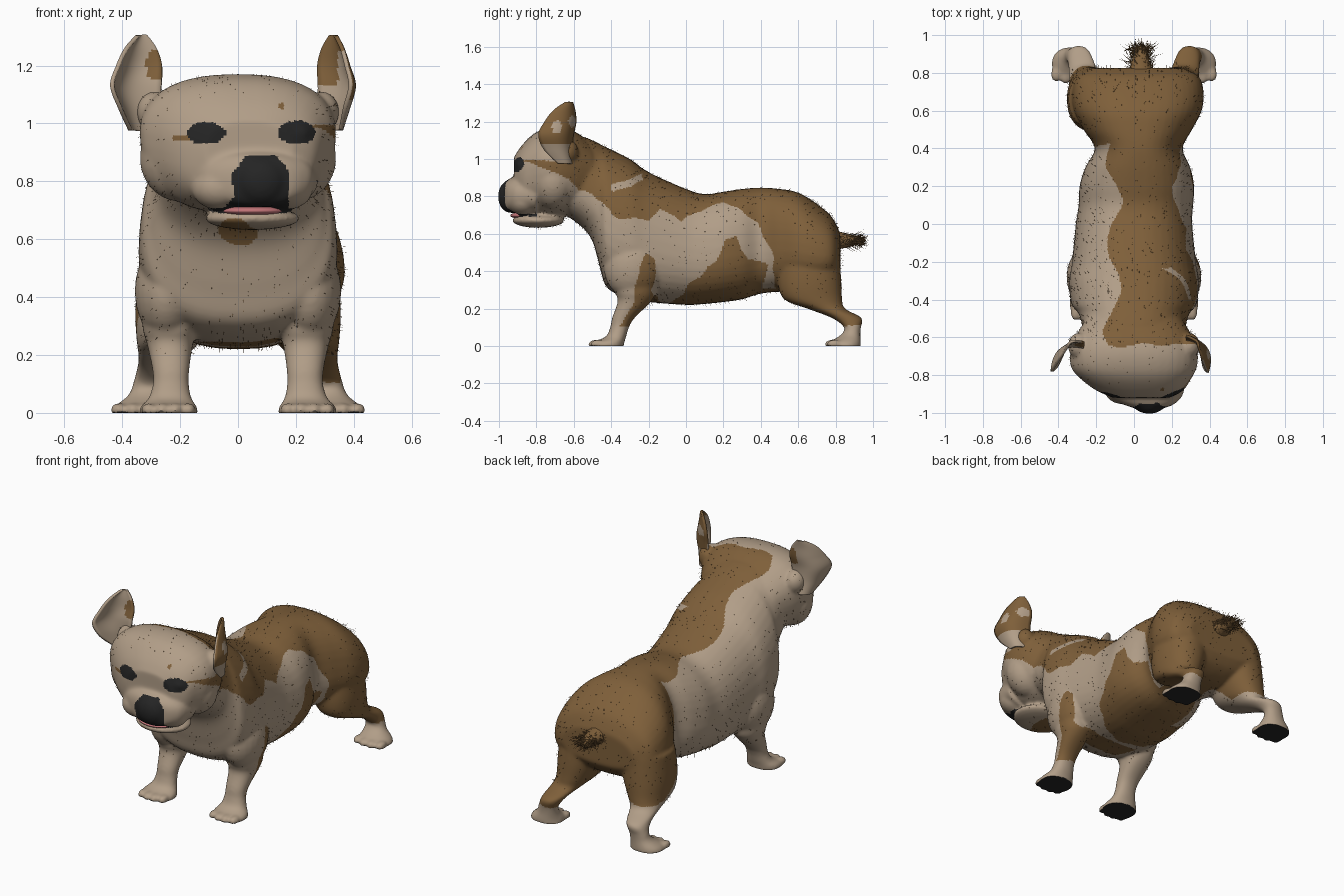
import bpy, bmesh, math, random
from mathutils import Vector, Matrix, noise

random.seed(4)
cube = bpy.data.objects.get("Cube")
if cube:
    bpy.data.objects.remove(cube, do_unlink=True)


def material(name, r, g, b):
    mat = bpy.data.materials.new(name)
    mat.use_nodes = True
    mat.diffuse_color = (r, g, b, 1)
    shader = next(n for n in mat.node_tree.nodes if n.type == 'BSDF_PRINCIPLED')
    shader.inputs["Base Color"].default_value = (r, g, b, 1)
    shader.inputs["Roughness"].default_value = 0.8
    return mat


cream = material("cream fur", .44, .34, .245)
brown = material("brown fur", .21, .115, .042)
black = material("black skin", .018, .018, .018)
pink = material("pink tongue", .55, .18, .19)
CREAM, BROWN, BLACK = range(3)


def make_object(name, bm, materials):
    bmesh.ops.recalc_face_normals(bm, faces=bm.faces)
    mesh = bpy.data.meshes.new(name)
    bm.to_mesh(mesh)
    bm.free()
    for mat in materials:
        mesh.materials.append(mat)
    mesh.shade_smooth()
    obj = bpy.data.objects.new(name, mesh)
    bpy.context.collection.objects.link(obj)
    return obj


def spline(rows, steps=5):
    """Catmull-Rom interpolation through rows of numbers."""
    result = []
    for i in range(len(rows) - 1):
        a, b = rows[max(i - 1, 0)], rows[i]
        c, d = rows[i + 1], rows[min(i + 2, len(rows) - 1)]
        for s in range(steps):
            t = s / steps
            result.append([q + t / 2 * (r - p + t * (2*p - 5*q + 4*r - e + t * (3*q - p - 3*r + e)))
                           for p, q, r, e in zip(a, b, c, d)])
    return result + [rows[-1]]


def loft(bm, rings):
    loops = [[bm.verts.new(p) for p in ring] for ring in rings]
    n = len(loops[0])
    for one, two in zip(loops, loops[1:]):
        for i in range(n):
            j = (i + 1) % n
            bm.faces.new((one[i], one[j], two[j], two[i]))
    bm.faces.new(loops[0])
    bm.faces.new(loops[-1])


def oval(power, n=40):
    for i in range(n):
        c, s = math.cos(math.tau * i / n), math.sin(math.tau * i / n)
        yield (math.copysign(abs(c) ** (2 / power), c), math.copysign(abs(s) ** (2 / power), s))


def trunk(bm, rows, power, taper=0):
    """Rows along y: y, centre x, half width, bottom z, top z."""
    loft(bm, [[(x + w * c * (1 - taper * s), y, (lo + hi) / 2 + (hi - lo) / 2 * s)
               for c, s in oval(power)] for y, x, w, lo, hi in spline(rows)])


def limb(bm, rows, side):
    """Rows along z: z, x, y, half width, half depth."""
    loft(bm, [[(side * (x + w * c), y + d * s, z) for c, s in oval(2.2)]
              for z, x, y, w, d in spline(rows)])


def ball(bm, centre, radii):
    bmesh.ops.create_uvsphere(bm, u_segments=24, v_segments=14, radius=1,
                              matrix=Matrix.Translation(centre) @ Matrix.Diagonal((*radii, 1)))


# Body masses, fused below into one skin
bm = bmesh.new()
trunk(bm, [(-.66, 0, .25, .71, 1.12), (-.56, 0, .27, .64, 1.12), (-.5, 0, .28, .56, 1.1),
           (-.46, 0, .3, .42, 1.08), (-.42, 0, .33, .31, 1.06), (-.3, 0, .34, .25, 1),
           (-.2, 0, .325, .235, .93), (0, 0, .305, .22, .84), (.1, .01, .3, .225, .812),
           (.2, .015, .3, .235, .825), (.3, .02, .275, .25, .84), (.4, .025, .23, .28, .847),
           (.5, .02, .285, .29, .84), (.6, .02, .335, .29, .82), (.7, .02, .345, .3, .76),
           (.78, .02, .32, .34, .69), (.825, .02, .24, .4, .6)], 2.4, .1)
# Skull and muzzle
trunk(bm, [(-.5, 0, .25, .72, 1.08), (-.6, 0, .31, .7, 1.15), (-.68, 0, .335, .69, 1.17),
           (-.76, 0, .33, .69, 1.16), (-.82, .01, .29, .7, 1.13), (-.88, .03, .23, .715, 1.07),
           (-.92, .04, .15, .75, 1.01)], 2.4, -.08)
trunk(bm, [(-.8, .05, .23, .7, .92), (-.9, .06, .2, .71, .91), (-.94, .07, .16, .712, .897),
           (-.965, .08, .11, .72, .88), (-.978, .08, .06, .74, .86)], 2.4)
# Nose, jaw, cheeks, brows, ear roots and shoulders
ball(bm, (.08, -.945, .8), (.09, .06, .085))
ball(bm, (.05, -.79, .672), (.165, .14, .04))
for side in (-1, 1):
    ball(bm, (side * .2, -.71, .88), (.14, .12, .15))
    ball(bm, (.045 + side * .155, -.86, .965), (.06, .05, .04))
    ball(bm, (.05 + side * .11, -.87, .775), (.1, .085, .075))
    ball(bm, (side * .29, -.645, 1.04), (.06, .07, .07))
    ball(bm, (side * .247, -.28, .42), (.11, .16, .17))
    # Front leg, hind leg and toes
    limb(bm, [(.45, .23, -.26, .1, .12), (.3, .235, -.27, .095, .11), (.24, .235, -.275, .08, .09),
              (.15, .232, -.335, .064, .06), (.1, .232, -.355, .062, .05),
              (.05, .235, -.375, .075, .055), (.018, .24, -.415, .1, .085),
              (-.012, .24, -.42, .1, .085)], side)
    limb(bm, [(.5, .2, .66, .145, .16), (.35, .22, .66, .135, .17), (.25, .24, .68, .11, .155),
              (.2, .26, .75, .085, .1), (.15, .285, .86, .065, .08), (.1, .305, .89, .058, .045),
              (.06, .315, .88, .065, .052), (.018, .335, .85, .095, .085),
              (-.012, .335, .85, .1, .085)], side)
    for toe in (-1.5, -.5, .5, 1.5):
        back = .012 * abs(toe)
        ball(bm, (side * .24 + toe * .046, -.49 + back, .01), (.026, .04, .025))
        ball(bm, (side * .338 + toe * .05, .775 + back, .01), (.028, .04, .025))
masses = make_object("body_masses", bm, [])
remesh = masses.modifiers.new("fuse", 'REMESH')
remesh.mode = 'VOXEL'
remesh.voxel_size = .009
soften = masses.modifiers.new("soften", 'SMOOTH')
soften.factor = .5
soften.iterations = 10
graph = bpy.context.evaluated_depsgraph_get()
skin = bpy.data.meshes.new_from_object(masses.evaluated_get(graph))
skin.name = "body"
bpy.data.objects.remove(masses, do_unlink=True)
body = bpy.data.objects.new("body", skin)
bpy.context.collection.objects.link(body)
for v in skin.vertices:
    v.co.z = max(v.co.z, 0)
skin.materials.clear()
for mat in (cream, brown, black):
    skin.materials.append(mat)
skin.shade_smooth()

# Coat markings: outlines in side (y, z) and front (x, z) projection
FLANK = [(-1.1, 0), (-1.1, 1.3), (-.65, 1.3), (-.63, .9), (-.58, .83), (-.5, .82), (-.42, .74),
         (-.36, .68), (-.2, .67), (-.13, .74), (-.03, .66), (.1, .73), (.2, .77), (.3, .73),
         (.38, .66), (.45, .5), (.48, .3), (.41, .31), (.44, .43), (.32, .47), (.26, .58),
         (.2, .58), (.17, .46), (.05, .36), (-.02, .28), (-.12, .2), (-.18, .3), (-.15, .45),
         (-.2, .5), (-.25, .42), (-.28, .32), (-.27, .22), (-.36, .1), (-.34, 0)]
EYE_STREAK = [(-.89, .99), (-.72, 1), (-.6, 1.02), (-.6, .88), (-.7, .93)]
NOSE = [(-.065, .69), (-.01, .75), (-.025, .82), (.03, .89), (.13, .89), (.175, .84), (.175, .69)]


def inside(u, v, outline):
    hit = False
    for (a, b), (c, d) in zip(outline, outline[1:] + outline[:1]):
        if (b > v) != (d > v) and u < a + (v - b) * (c - a) / (d - b):
            hit = not hit
    return hit


def blob(u, v, cu, cv, ru, rv):
    return ((u - cu) / ru) ** 2 + ((v - cv) / rv) ** 2 < 1


def coat(p, normal):
    x, y, z = p
    if z < .012 and normal.z < -.6:
        return BLACK
    if y < -.9 and inside(x, z, NOSE):
        return BLACK
    if y < -.8 and blob(x, z, .05, .7, .17, .011):
        return BLACK
    if y < -.78 and (blob(x, z, -.11, .966, .066, .039) or blob(x, z, .203, .968, .065, .041)):
        return BLACK
    if y < -.6 and (blob(x, z, -.19, .95, .04, .011) or blob(x, z, .15, 1.06, .011, .011)):
        return BROWN
    x, y, z = p + noise.noise_vector(p * 9) * .02
    if z < .11:
        return CREAM
    if blob(x, z, 0, .62, .07, .045) and y < -.4:
        return BROWN
    if x > .2 and inside(y, z, EYE_STREAK):
        return BROWN
    if x > .12 and abs(y + .31) < .08 and abs(z - .87 - (y + .31) * .35) < .02:
        return CREAM
    if x < -.11 + .04 * math.sin(y * 14):
        rump = y > .42 + max(0, .5 - z) and z > .22
        belly = z < .3 and -.05 < y < .2
        return BROWN if rump or belly else CREAM
    return CREAM if inside(y, z, FLANK) else BROWN


for face in skin.polygons:
    face.material_index = coat(face.center, face.normal)

# Ears: cupped shells opening forward and inward; rows are z, x, y, half width, cup
EAR = spline([(.975, .355, -.635, .045, .02), (1.05, .375, -.655, .09, .055),
              (1.13, .392, -.66, .112, .065), (1.2, .372, -.645, .1, .05),
              (1.26, .355, -.635, .07, .03), (1.305, .34, -.62, .025, .01)], 8)
for side, turn, name in ((1, .55, "left_ear"), (-1, .92, "right_ear")):
    across = Vector((side * math.sin(turn), -math.cos(turn), 0))
    facing = Vector((-side * math.cos(turn), -math.sin(turn), 0))
    bm = bmesh.new()
    rows = []
    for z, x, y, w, cup in EAR:
        rows.append([bm.verts.new(Vector((side * x, y, z)) + across * w * u + facing * cup * u * u)
                     for u in (k / 8 - 1 for k in range(17))])
    for low, high in zip(rows, rows[1:]):
        for k in range(16):
            bm.faces.new((low[k], low[k + 1], high[k + 1], high[k]))
    bmesh.ops.recalc_face_normals(bm, faces=bm.faces)
    bmesh.ops.solidify(bm, geom=bm.faces[:], thickness=.014)
    ear = make_object(name, bm, [cream, brown])
    for face in ear.data.polygons:
        x, y, z = face.center
        if side < 0:
            marked = blob(x, z, -.285, 1.2, .032, .055)
        elif face.normal.dot(facing) > 0:
            marked = z > 1.25 or (x < .345 and z > 1.13)
        else:
            spots = blob(y, z, -.69, 1.17, .025, .035) or blob(y, z, -.61, 1.2, .02, .03)
            marked = z > 1.08 and not spots
        face.material_index = int(marked)

# Tongue
bm = bmesh.new()
ball(bm, (.05, -.858, .698), (.11, .082, .02))
make_object("tongue", bm, [pink])

# Tail core
bm = bmesh.new()
loft(bm, [[(.035 + 1.3 * r * c, y, .565 + r * s) for c, s in oval(2, 12)]
          for y, r in spline([(.77, .06), (.84, .042), (.9, .028), (.94, .01)])])
make_object("tail", bm, [brown])


def hair(bm, root, direction, width):
    across = direction.cross(Vector((.3, .2, 1))).normalized() * width
    over = direction.cross(across).normalized() * width
    base = [bm.verts.new(root + o) for o in (across, over - across, -over)]
    tip = bm.verts.new(root + direction)
    for i in range(3):
        bm.faces.new((base[i], base[(i + 1) % 3], tip))


# Tail tuft
bm = bmesh.new()
for i in range(900):
    root = Vector((random.gauss(.035, .024), random.uniform(.8, .93), random.gauss(.565, .012)))
    spread = Vector((random.gauss(0, .03), random.uniform(.01, .06), random.gauss(0, .016)))
    hair(bm, root, spread, .002)
hair(bm, Vector((.035, .92, .565)), Vector((.005, .08, .003)), .003)
make_object("tail_tuft", bm, [brown])

# Sparse guard hairs over the coat
bm = bmesh.new()
for face in random.sample(list(skin.polygons), 3000):
    if face.center.z > .2 and face.material_index != BLACK and face.center.y > -.85:
        lean = face.normal * .014 + Vector((0, .008, -.004))
        hair(bm, face.center.copy(), lean * random.uniform(.5, 1.2), .0008)
make_object("guard_hairs", bm, [brown])
